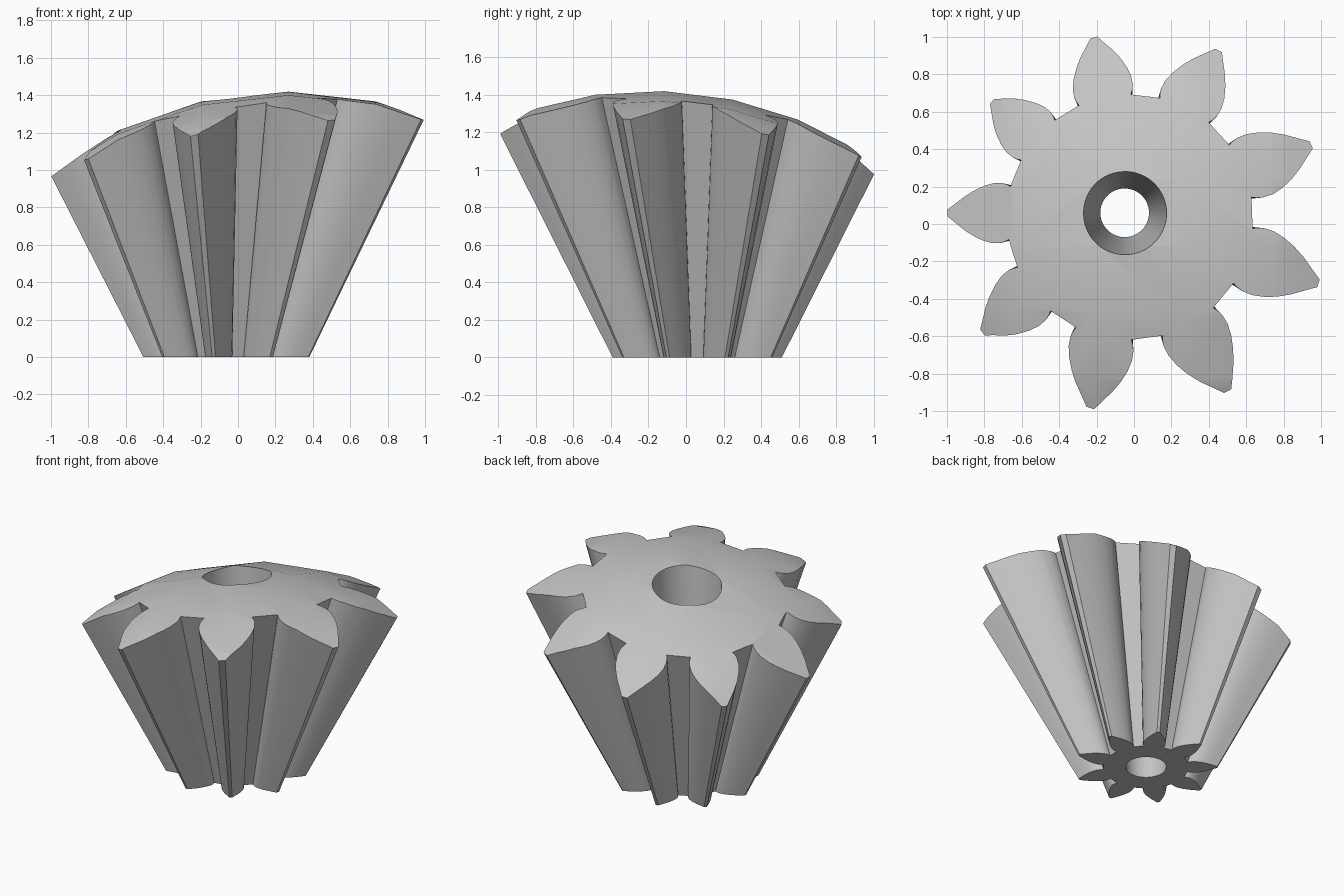
import bpy, bmesh, math
from mathutils import Matrix, Vector

if "Cube" in bpy.data.objects:
    bpy.data.objects.remove(bpy.data.objects["Cube"], do_unlink=True)

TEETH = 9
AXIS = Vector((-0.05, 0.06, 0))
APEX = 0.895            # depth of the cone apex below the base
HEIGHT = 2.0            # blank height before the dome trims it

steel = bpy.data.materials.new("grey_steel")
steel.use_nodes = True
colour = (0.55, 0.55, 0.55, 1)
steel.diffuse_color = colour
steel.node_tree.nodes["Principled BSDF"].inputs["Base Color"].default_value = colour


def make_object(name, bm):
    bmesh.ops.recalc_face_normals(bm, faces=bm.faces[:])
    mesh = bpy.data.meshes.new(name)
    bm.to_mesh(mesh)
    bm.free()
    obj = bpy.data.objects.new(name, mesh)
    bpy.context.collection.objects.link(obj)
    mesh.materials.append(steel)
    return obj


def cut(obj, cutter, operation):
    mod = obj.modifiers.new("cut", 'BOOLEAN')
    mod.operation = operation
    mod.solver = 'EXACT'
    mod.object = cutter
    bpy.context.view_layer.objects.active = obj
    bpy.ops.object.modifier_apply(modifier=mod.name)
    bpy.data.objects.remove(cutter, do_unlink=True)


# Tooth flank from root to tip: distance along the tooth, half width
flank = [(.266, .061), (.275, .066), (.29, .0705), (.313, .0715), (.34, .0665),
         (.37, .056), (.4, .042), (.43, .024), (.456, .009)]
tooth = [Vector((r, -w, 0)) for r, w in flank]
tooth += [Vector((r, w, 0)) for r, w in reversed(flank)]
outline = []
for i in range(TEETH):
    turn = Matrix.Rotation(math.pi + i * math.tau / TEETH, 3, 'Z')
    outline += [turn @ p for p in tooth]

# Tapered gear blank: the outline scaled away from the apex
bm = bmesh.new()
grow = (HEIGHT + APEX) / APEX
lower = [bm.verts.new(AXIS + p) for p in outline]
upper = [bm.verts.new(AXIS + p * grow + Vector((0, 0, HEIGHT))) for p in outline]
bm.faces.new(lower[::-1])
bm.faces.new(upper)
for i in range(len(outline)):
    j = (i + 1) % len(outline)
    bm.faces.new((lower[i], lower[j], upper[j], upper[i]))
gear = make_object("bevel_gear", bm)

# Domed end face: faceted sphere lying along x, off the gear axis
bm = bmesh.new()
place = (Matrix.Translation((0.27, -0.19, -0.68)) @ Matrix.Rotation(math.radians(-2), 4, 'X')
         @ Matrix.Rotation(math.pi / 2, 4, 'Y'))
bmesh.ops.create_uvsphere(bm, u_segments=36, v_segments=14, radius=2.1, matrix=place)
cut(gear, make_object("dome_cutter", bm), 'INTERSECT')

# Tapered bore
bm = bmesh.new()
bmesh.ops.create_cone(bm, cap_ends=True, segments=64, radius1=0.13 - 0.0068,
                      radius2=0.13 + 0.068 * 1.7, depth=1.8,
                      matrix=Matrix.Translation(AXIS + Vector((0, 0, 0.8))))
cut(gear, make_object("bore_cutter", bm), 'DIFFERENCE')

# Smooth flanks, sharp rims
bpy.ops.object.select_all(action='DESELECT')
gear.select_set(True)
bpy.context.view_layer.objects.active = gear
bpy.ops.object.shade_smooth_by_angle(angle=math.radians(30))
